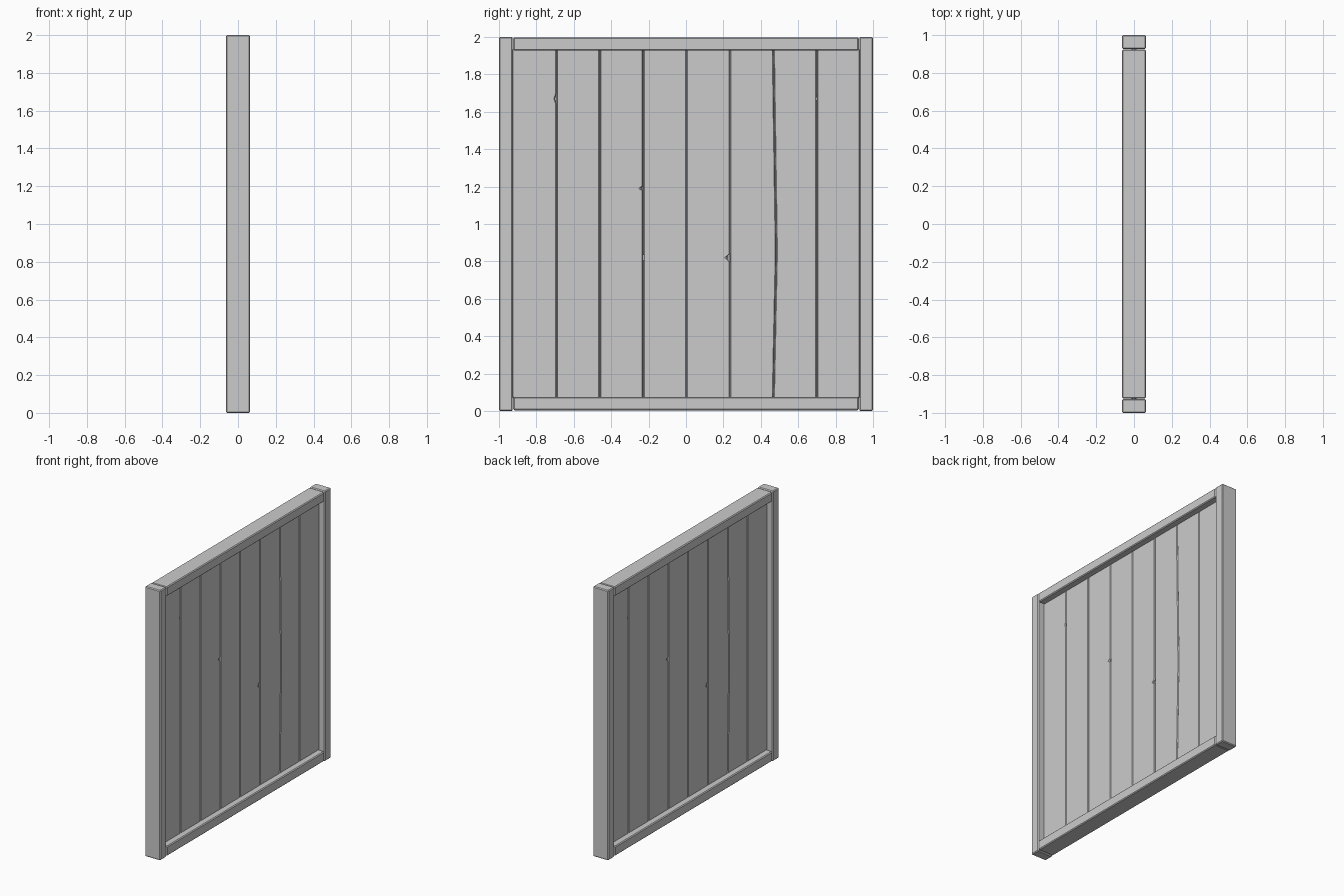
import bpy, bmesh, math
from mathutils import Matrix

if "Cube" in bpy.data.objects:
    bpy.data.objects.remove(bpy.data.objects["Cube"])

HALF = 0.063      # half depth of the frame
FACE = 0.015      # distance of plank face from the middle plane
BOTTOM, TOP = 0.07, 1.935


def prism(name, outline, x0, x1, bevel, turn=False):
    """Extrude a (y, z) outline along x, optionally turned half round z."""
    bm = bmesh.new()
    face = bm.faces.new([bm.verts.new((x0, y, z)) for y, z in outline])
    out = bmesh.ops.extrude_face_region(bm, geom=[face])
    verts = [v for v in out["geom"] if isinstance(v, bmesh.types.BMVert)]
    bmesh.ops.translate(bm, verts=verts, vec=(x1 - x0, 0, 0))
    if turn:
        bm.transform(Matrix.Rotation(math.pi, 4, 'Z'))
    bmesh.ops.recalc_face_normals(bm, faces=bm.faces)
    mesh = bpy.data.meshes.new(name)
    bm.to_mesh(mesh)
    bm.free()
    obj = bpy.data.objects.new(name, mesh)
    bpy.context.collection.objects.link(obj)
    mod = obj.modifiers.new("worn_edges", 'BEVEL')
    mod.width = bevel
    mod.segments = 1
    mod.limit_method = 'ANGLE'
    mod.angle_limit = math.radians(40)
    return obj


def rect(y0, y1, z0, z1):
    return [(y0, z0), (y1, z0), (y1, z1), (y0, z1)]


# Frame: two posts and two rails
prism("left_post", rect(-1, -0.927, 0, 2), -HALF, HALF, 0.006)
prism("right_post", rect(0.927, 1, 0, 2), -HALF, HALF, 0.006)
prism("bottom_rail", rect(-0.924, 0.924, 0.004, 0.076), -HALF, HALF, 0.006)
prism("top_rail", rect(-0.924, 0.924, 1.928, 1.998), -HALF, HALF, 0.006)

# Plank seams; extra (y, z) points bend a seam, notches chip a plank's right edge
seams = [-0.93, -0.692, -0.461, -0.229, 0.003, 0.235, 0.467, 0.699, 0.93]
bends = {6: [(0.483, 0.85)]}
notches = {1: (1.67, 0.008, 0.025), 3: (1.19, 0.015, 0.012), 5: (0.82, 0.02, 0.018)}
GAP = 0.001


def edge(i, side):
    """Seam i from bottom to top, shifted sideways by the gap."""
    pts = [(seams[i], BOTTOM)] + bends.get(i, []) + [(seams[i], TOP)]
    return [(y + side * GAP, z) for y, z in pts]


for turn, label in ((False, "right_face"), (True, "left_face")):
    for i in range(8):
        right = edge(i + 1, -1)
        if i + 1 in notches:
            z, depth, h = notches[i + 1]
            y = right[0][0]
            chip = [(y, z - h), (y - depth, z), (y, z + h)]
            right[1:1] = chip
        outline = right + edge(i, 1)[::-1]
        prism(f"{label}_plank_{i + 1}", outline, 0.0005, FACE, 0.005, turn)
